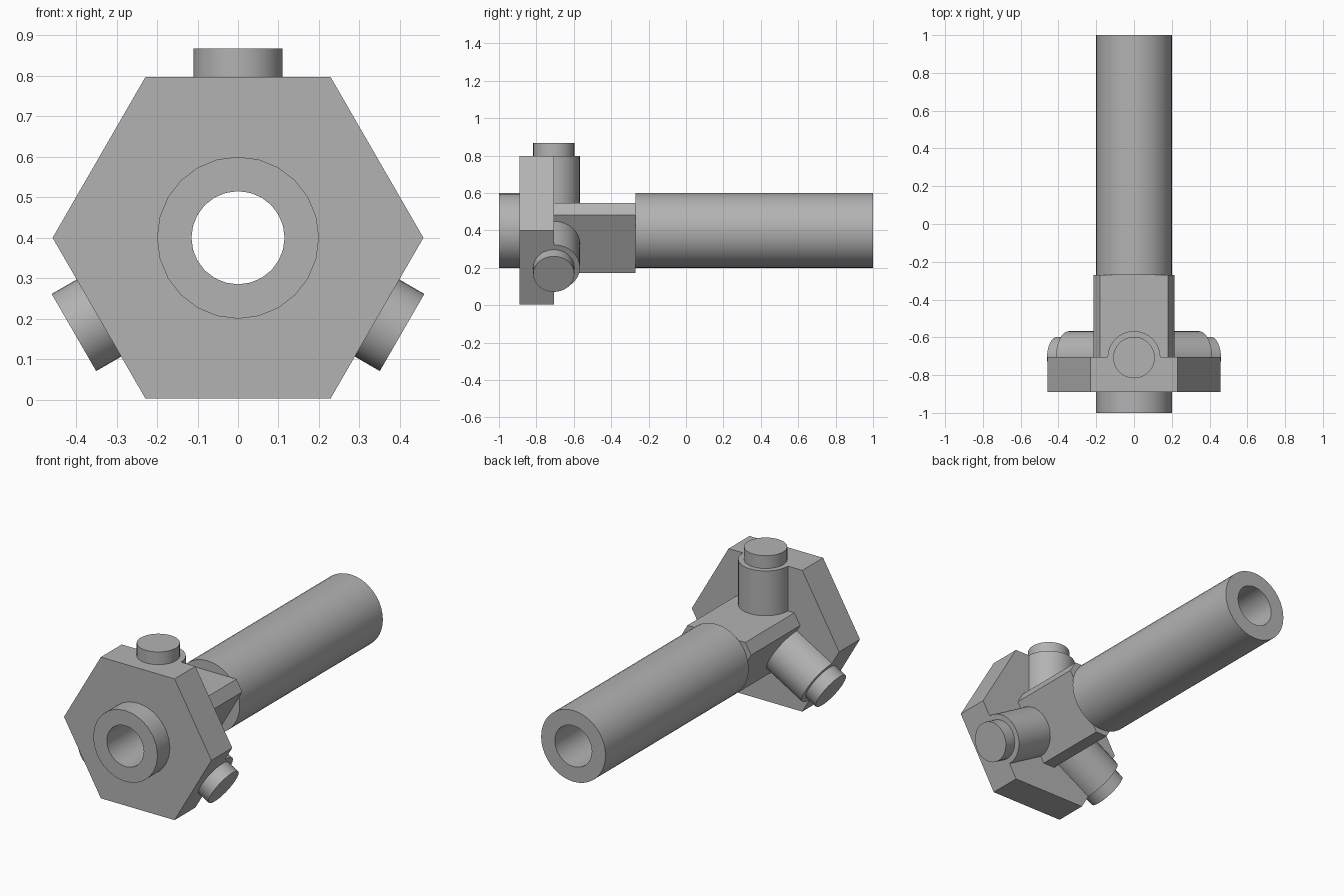
import bpy, bmesh, math
from mathutils import Vector

if "Cube" in bpy.data.objects:
    bpy.data.objects.remove(bpy.data.objects["Cube"])

CZ = 0.4          # height of the tube axis
BORE = 0.115
STUD_Y = -0.707

grey = bpy.data.materials.new("light_grey")
grey.diffuse_color = (0.45, 0.45, 0.45, 1)
grey.use_nodes = True
grey.node_tree.nodes["Principled BSDF"].inputs["Base Color"].default_value = grey.diffuse_color


def circle(r, n, start=0.0):
    return [(r * math.cos(start + 2 * math.pi * i / n),
             r * math.sin(start + 2 * math.pi * i / n)) for i in range(n)]


def finish(name, bm):
    bmesh.ops.recalc_face_normals(bm, faces=bm.faces[:])
    me = bpy.data.meshes.new(name)
    bm.to_mesh(me)
    bm.free()
    me.materials.append(grey)
    ob = bpy.data.objects.new(name, me)
    bpy.context.collection.objects.link(ob)
    bpy.ops.object.select_all(action='DESELECT')
    ob.select_set(True)
    bpy.context.view_layer.objects.active = ob
    bpy.ops.object.shade_smooth_by_angle(angle=math.radians(30))
    return ob


def bored_prism(name, outline, y0, y1, bore_sides):
    """Prism along y with a round hole through its middle."""
    bm = bmesh.new()
    edges = []
    for loop in (outline, circle(BORE, bore_sides)):
        vs = [bm.verts.new((x, y0, CZ + z)) for x, z in loop]
        edges += [bm.edges.new((vs[i - 1], vs[i])) for i in range(len(vs))]
    bmesh.ops.triangle_fill(bm, edges=edges, use_beauty=True)
    ext = bmesh.ops.extrude_face_region(bm, geom=bm.faces[:], use_keep_orig=True)
    moved = [g for g in ext["geom"] if isinstance(g, bmesh.types.BMVert)]
    bmesh.ops.translate(bm, verts=moved, vec=(0, y1 - y0, 0))
    return finish(name, bm)


def radial_cylinder(name, angle, r, d0, d1, sides=32):
    """Cylinder pointing outward from the tube axis."""
    d = Vector((math.cos(angle), 0, math.sin(angle)))
    bm = bmesh.new()
    bmesh.ops.create_cone(bm, cap_ends=True, segments=sides, radius1=r,
                          radius2=r, depth=d1 - d0)
    rot = Vector((0, 0, 1)).rotation_difference(d).to_matrix()
    bmesh.ops.rotate(bm, verts=bm.verts[:], matrix=rot)
    bmesh.ops.translate(bm, verts=bm.verts[:],
                        vec=Vector((0, STUD_Y, CZ)) + d * (d0 + d1) / 2)
    return finish(name, bm)


# Tube and front collar
bored_prism("long_tube", circle(0.2, 40), -0.27, 1.0, 32)
bored_prism("front_collar", circle(0.2, 24), -1.0, -0.89, 24)

# Hexagonal plate
bored_prism("hex_plate", circle(0.458, 6), -0.89, -0.705, 24)

# Hub: triangle with cut corners, flats facing the three pegs
hub = []
for k in range(3):
    for off in (-51.1, 51.1):
        a = math.radians(90 + 120 * k + off)
        hub.append((0.231 * math.cos(a), 0.231 * math.sin(a)))
bored_prism("hub", hub, -0.705, -0.27, 24)

# Three pegs, each a thick base and a thinner tip
for k, side in enumerate(("top", "left", "right")):
    ang = math.radians(90 + 120 * k)
    radial_cylinder(side + "_peg_base", ang, 0.14, 0.135, 0.3965)
    radial_cylinder(side + "_peg_tip", ang, 0.11, 0.39, 0.468)
